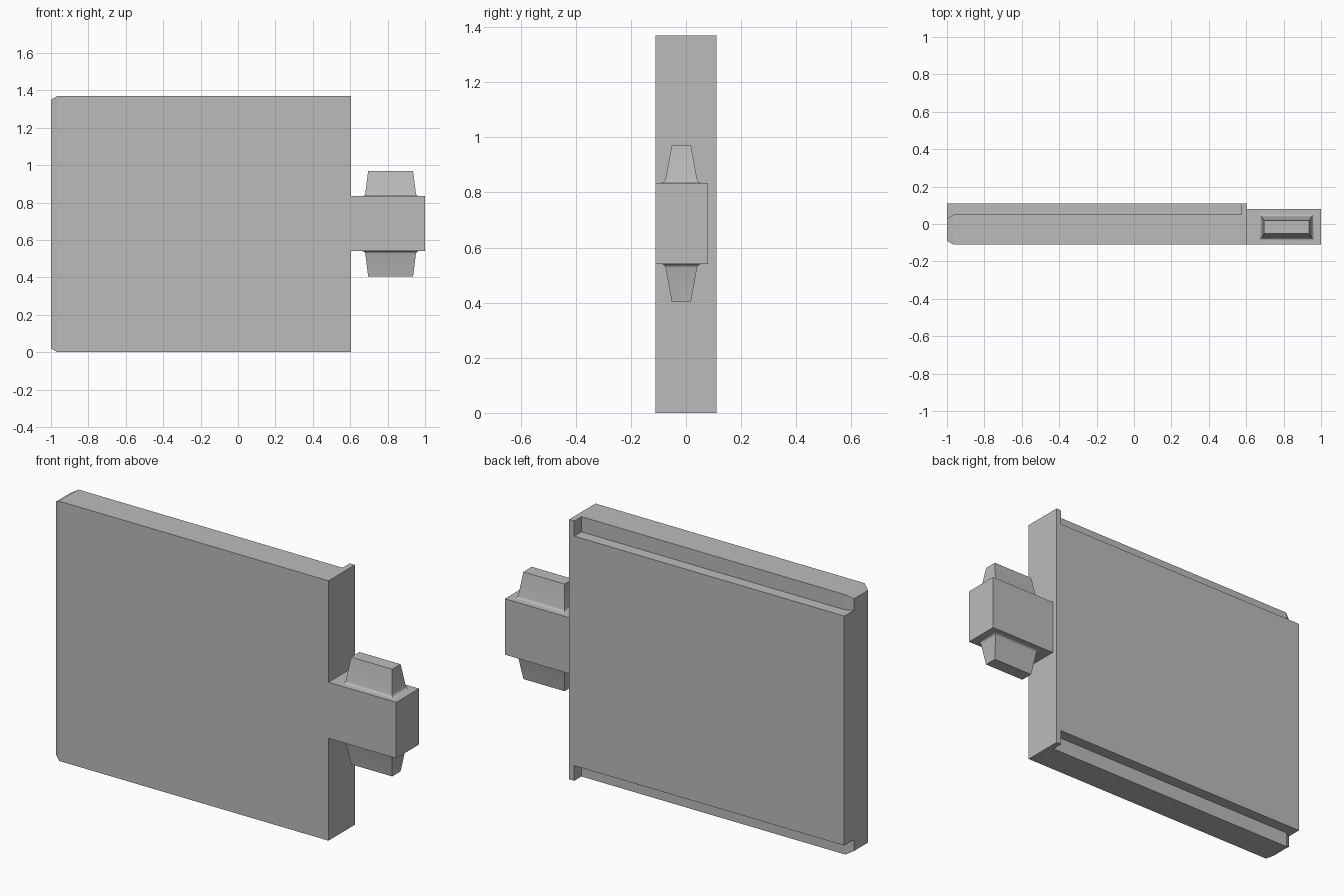
import bpy, bmesh
from math import sin, cos, radians

cube = bpy.data.objects.get("Cube")
if cube:
    bpy.data.objects.remove(cube, do_unlink=True)

grey = bpy.data.materials.new("plain grey")
grey.use_nodes = True
grey.diffuse_color = (0.5, 0.5, 0.5, 1)
grey.node_tree.nodes["Principled BSDF"].inputs["Base Color"].default_value = (0.5, 0.5, 0.5, 1)


def loft(name, rings):
    """Skin a list of four-cornered rings and cap both ends."""
    bm = bmesh.new()
    loops = [[bm.verts.new(p) for p in ring] for ring in rings]
    for a, b in zip(loops, loops[1:]):
        for i in range(4):
            j = (i + 1) % 4
            bm.faces.new((a[i], a[j], b[j], b[i]))
    bm.faces.new(loops[0])
    bm.faces.new(loops[-1])
    bmesh.ops.recalc_face_normals(bm, faces=bm.faces)
    mesh = bpy.data.meshes.new(name)
    bm.to_mesh(mesh)
    bm.free()
    mesh.materials.append(grey)
    obj = bpy.data.objects.new(name, mesh)
    bpy.context.collection.objects.link(obj)
    return obj


def ring_x(x, y0, y1, z0, z1):
    return [(x, y0, z0), (x, y1, z0), (x, y1, z1), (x, y0, z1)]


def box(name, x0, x1, *section):
    return loft(name, [ring_x(x0, *section), ring_x(x1, *section)])


FRONT, BACK, TOP = -0.11, 0.11, 1.37
END, EDGE = -1.0, 0.605
GROOVE_Y, GROOVE_Z, LIP = 0.05, 0.08, 0.03
CH_X, CH = 0.035, 0.02

# Front board with a chamfered free end
panel = loft("door_panel", [
    ring_x(END, FRONT + CH, GROOVE_Y - CH, CH, TOP - CH),
    ring_x(END + CH_X, FRONT, GROOVE_Y, 0, TOP),
    ring_x(EDGE, FRONT, GROOVE_Y, 0, TOP)])

# Raised back slab between the rebates, and the full-height lip beside it
slab = box("back_slab", END, EDGE - LIP / 2, GROOVE_Y - CH, BACK, GROOVE_Z, TOP - GROOVE_Z)
lip = box("edge_lip", EDGE - LIP, EDGE, GROOVE_Y - CH, BACK, 0, TOP)

# Fuse the panel into one solid
for part in (slab, lip):
    mod = panel.modifiers.new("join", 'BOOLEAN')
    mod.operation, mod.solver, mod.object = 'UNION', 'EXACT', part
    bpy.context.view_layer.objects.active = panel
    bpy.ops.object.modifier_apply(modifier=mod.name)
    bpy.data.objects.remove(part, do_unlink=True)

# Hinge block on the side
BLOCK_LOW, BLOCK_HIGH = 0.54, 0.835
box("hinge_block", EDGE, 1.0, FRONT, 0.08, BLOCK_LOW, BLOCK_HIGH)


# Tapered pegs with a filleted foot
def peg(name, z, direction):
    cx, cy, r, steps = 0.816, -0.017, 0.016, 6
    levels = []
    for i in range(steps + 1):
        t = radians(80 * i / steps)
        spread = r * (1 - sin(t))
        levels.append((r * (1 - cos(t)), 0.135 + spread, 0.057 + spread))
    levels.append((0.135, 0.12, 0.035))
    rings = []
    for h, hx, hy in levels:
        zz = z + direction * h
        rings.append([(cx - hx, cy - hy, zz), (cx + hx, cy - hy, zz),
                      (cx + hx, cy + hy, zz), (cx - hx, cy + hy, zz)])
    obj = loft(name, rings)
    bpy.ops.object.select_all(action='DESELECT')
    obj.select_set(True)
    bpy.context.view_layer.objects.active = obj
    bpy.ops.object.shade_smooth_by_angle(angle=radians(30))


peg("upper_peg", BLOCK_HIGH, 1)
peg("lower_peg", BLOCK_LOW, -1)
